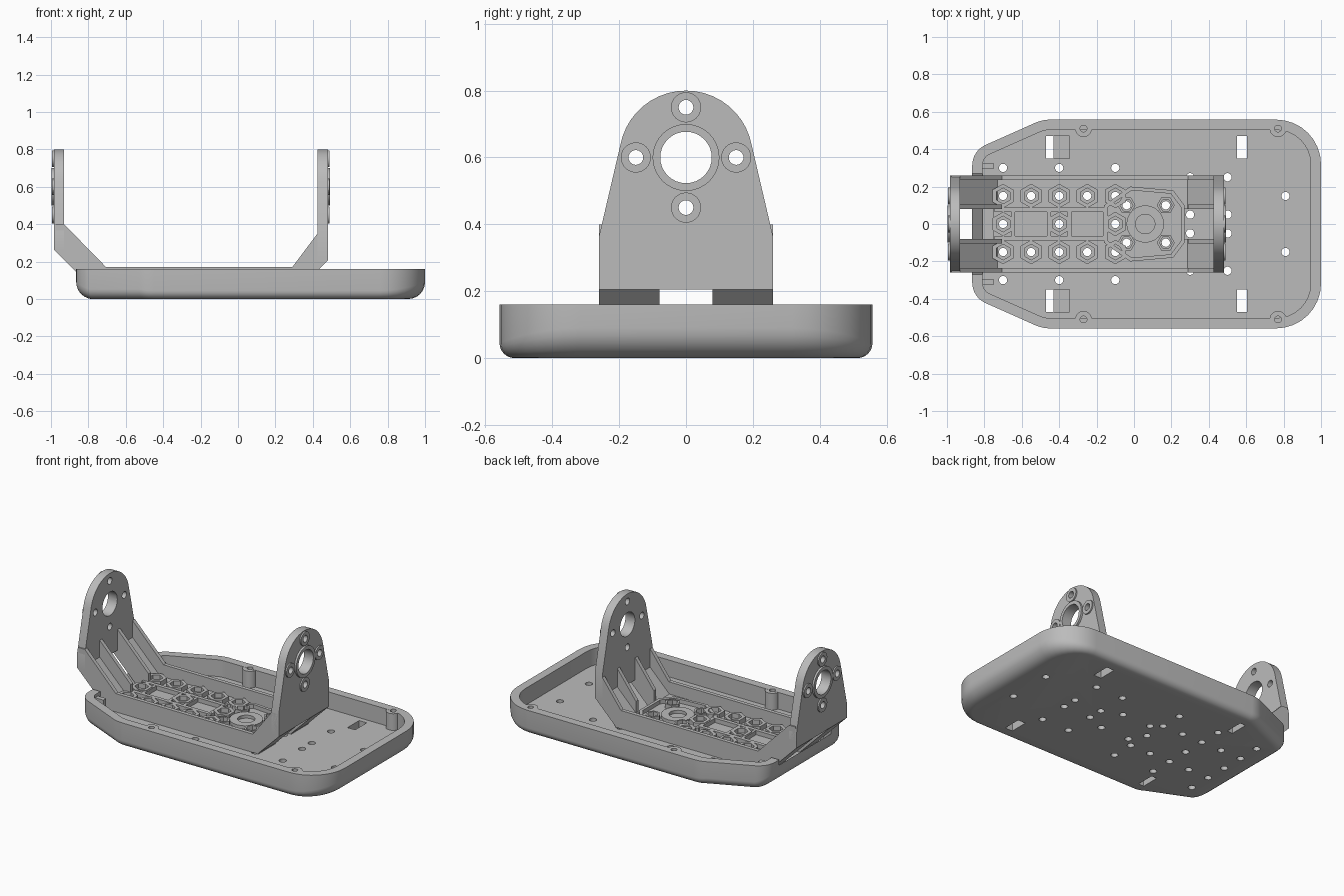
import bpy, bmesh
from math import sin, cos, tan, pi, radians, atan2
from mathutils import Vector

cube = bpy.data.objects.get("Cube")
if cube:
    bpy.data.objects.remove(cube)

grey = bpy.data.materials.new("light_grey_plastic")
grey.use_nodes = True
grey.diffuse_color = (0.5, 0.5, 0.5, 1)
grey.node_tree.nodes["Principled BSDF"].inputs["Base Color"].default_value = (0.5, 0.5, 0.5, 1)


def place(a, b, t, axis):
    return {"x": (t, a, b), "y": (a, t, b), "z": (a, b, t)}[axis]


def skin(bm, loops, cap=True):
    """Joins equal-length loops of points into a surface."""
    rows = [[bm.verts.new(p) for p in loop] for loop in loops]
    n = len(rows[0])
    pairs = list(zip(rows, rows[1:])) if cap else list(zip(rows, rows[1:] + rows[:1]))
    for lo, hi in pairs:
        for i in range(n):
            j = (i + 1) % n
            bm.faces.new((lo[i], lo[j], hi[j], hi[i]))
    if cap:
        bm.faces.new(rows[0][::-1])
        bm.faces.new(rows[-1])


def prism(bm, pts, axis, lo, hi):
    skin(bm, [[place(a, b, t, axis) for a, b in pts] for t in (lo, hi)])


def box(bm, x0, x1, y0, y1, z0, z1):
    prism(bm, [(x0, y0), (x1, y0), (x1, y1), (x0, y1)], "z", z0, z1)


def circle(c, r, n=24, turn=0.0):
    return [(c[0] + r * cos(turn + 2 * pi * i / n), c[1] + r * sin(turn + 2 * pi * i / n)) for i in range(n)]


def frame(bm, outer, inner, axis, lo, hi):
    """A closed wall between two outlines."""
    loops = [(outer, lo), (outer, hi), (inner, hi), (inner, lo)]
    skin(bm, [[place(a, b, t, axis) for a, b in pts] for pts, t in loops], cap=False)


def finish(name, bm):
    bmesh.ops.recalc_face_normals(bm, faces=bm.faces)
    mesh = bpy.data.meshes.new(name)
    bm.to_mesh(mesh)
    bm.free()
    mesh.materials.append(grey)
    ob = bpy.data.objects.new(name, mesh)
    bpy.context.collection.objects.link(ob)
    return ob


def activate(ob):
    bpy.ops.object.select_all(action="DESELECT")
    ob.select_set(True)
    bpy.context.view_layer.objects.active = ob


def cut(ob, cutter_bm):
    tool = finish("cutter", cutter_bm)
    tool.hide_render = True
    mod = ob.modifiers.new("cut", "BOOLEAN")
    mod.operation, mod.solver, mod.object = "DIFFERENCE", "EXACT", tool
    activate(ob)
    bpy.ops.object.modifier_apply(modifier=mod.name)
    bpy.data.objects.remove(tool)


def smooth(ob):
    activate(ob)
    bpy.ops.object.shade_smooth_by_angle(angle=radians(30))


# Screw hole layout
HOLE = 0.022
nut_spots = [(x, y) for x in (-0.7, -0.55, -0.4, -0.25, -0.1) for y in (-0.15, 0.15)]
nut_spots += [(x, 0) for x in (-0.7, -0.4, -0.1)]
horn_spots = [(x, y) for x in (-0.04, 0.17) for y in (-0.1, 0.1)]
tray_spots = [(x, s * y) for s in (-1, 1) for x, y in (
    (-0.7, 0.3), (-0.4, 0.3), (-0.1, 0.3), (0.3, 0.25), (0.3, 0.05),
    (0.5, 0.25), (0.5, 0.05), (0.81, 0.15))]
post_spots = [(x, y) for x in (-0.27, 0.77) for y in (-0.51, 0.51)]
WALL, FLOOR, RIM = 0.055, 0.05, 0.16


def rounded_outline(corners):
    """Points and outward normals of a polygon with filleted corners."""
    out = []
    for i, (x, y, r) in enumerate(corners):
        p = Vector((x, y))
        d1 = (p - Vector(corners[i - 1][:2])).normalized()
        d2 = (Vector(corners[(i + 1) % len(corners)][:2]) - p).normalized()
        turn = atan2(d1.cross(d2), d1.dot(d2))
        centre = p - d1 * r * tan(turn / 2) + Vector((-d1.y, d1.x)) * r
        start = atan2(-d1.x, d1.y)
        for k in range(9):
            a = start + turn * k / 8
            n = Vector((cos(a), sin(a)))
            out.append((centre + n * r, n))
    return out


# Tray: rounded underside, straight walls, flat floor
outline = rounded_outline([(1, -0.558, 0.24), (1, 0.558, 0.24), (-0.49, 0.558, 0.2),
                           (-0.865, 0.391, 0.12), (-0.865, -0.391, 0.12), (-0.49, -0.558, 0.2)])
loops = []
for k in range(7):
    t = k * pi / 12
    loop = []
    for p, n in outline:
        r = 0.045 + 0.045 * abs(n.x) ** 2
        q = p - n * r * (1 - sin(t))
        loop.append((q.x, q.y, r * (1 - cos(t))))
    loops.append(loop)
loops.append([(p.x, p.y, RIM) for p, n in outline])
for z in (RIM, FLOOR):
    loops.append([(p.x - n.x * WALL, p.y - n.y * WALL, z) for p, n in outline])
bm = bmesh.new()
skin(bm, loops)
tray = finish("tray", bm)

# Tray openings: screw holes, strap slots, notch under the bracket
bm = bmesh.new()
for c in nut_spots + horn_spots + tray_spots:
    prism(bm, circle(c, HOLE), "z", -0.1, 0.1)
for c in post_spots:
    prism(bm, circle(c, 0.018), "z", 0.06, 0.2)
for s in (-1, 1):
    y0, y1 = sorted((s * 0.35, s * 0.47))
    box(bm, -0.47, -0.43, y0, y1, -0.1, 0.1)
    box(bm, -0.429, -0.345, y0, y1, 0.03, 0.1)
    box(bm, 0.55, 0.605, y0, y1, -0.1, 0.1)
prism(bm, [(-0.9, 0.16), (-0.8, 0.06), (-0.78, 0.06), (-0.78, 0.2), (-0.9, 0.2)], "y", -0.27, 0.27)
cut(tray, bm)
smooth(tray)

# Screw posts along the tray walls
bm = bmesh.new()
for c in post_spots:
    frame(bm, circle(c, 0.045), circle(c, 0.018), "z", FLOOR - 0.005, RIM - 0.001)
smooth(finish("tray_screw_posts", bm))

# Small stops beside the notch
bm = bmesh.new()
for y in (-0.31, 0.31):
    box(bm, -0.82, -0.75, y - 0.015, y + 0.015, FLOOR - 0.01, 0.14)
finish("tray_stops", bm)

# Bracket base with holes and end windows
bm = bmesh.new()
box(bm, -0.765, 0.33, -0.26, 0.26, FLOOR, 0.09)
base = finish("bracket_base", bm)
bm = bmesh.new()
for c in nut_spots + horn_spots:
    prism(bm, circle(c, HOLE), "z", 0, 0.2)
box(bm, 0.26, 0.4, -0.08, 0.08, 0, 0.2)
box(bm, -0.9, -0.75, -0.08, 0.08, 0, 0.2)
cut(base, bm)
smooth(base)

# Side rails
bm = bmesh.new()
for y in (-0.2475, 0.2475):
    box(bm, -0.71, 0.3, y - 0.0125, y + 0.0125, FLOOR, 0.17)
finish("bracket_rails", bm)

# Hexagonal nut seats, and round seats for the horn screws
bm = bmesh.new()
for c in nut_spots:
    frame(bm, circle(c, 0.065, 6, pi / 6), circle(c, 0.042, 6, pi / 6), "z", 0.085, 0.12)
for c in horn_spots:
    frame(bm, circle(c, 0.048, 6), circle(c, 0.034, 6), "z", 0.085, 0.119)
finish("nut_seats", bm)

# Centre strip with rectangular pockets
bm = bmesh.new()
for y in (-0.075, 0.075):
    box(bm, -0.745, -0.15, y - 0.012, y + 0.012, 0.085, 0.118)
for x in (-0.645, -0.455, -0.345, -0.155):
    box(bm, x - 0.01, x + 0.01, -0.075, 0.075, 0.085, 0.117)
finish("centre_ribs", bm)

# Horn housing: hub ring and angular surround
bm = bmesh.new()
hub = (0.06, 0)
frame(bm, circle(hub, 0.1), circle(hub, 0.052), "z", 0.085, 0.11)
half = [(0.27, 0.1), (0.21, 0.18), (-0.02, 0.2), (-0.16, 0.1)]
surround = half + [(x, -y) for x, y in reversed(half)]
inner = [(hub[0] + (x - hub[0]) * 0.91, y * 0.9) for x, y in surround]
frame(bm, surround, inner, "z", 0.085, 0.116)
smooth(finish("horn_housing", bm))


def arm(name, s, outer, low, rib_top, rib_foot):
    """Upright ear, sloped foot and gussets at one end of the bracket."""
    face, off = outer - 0.055, outer - low
    ear = [(0.26, low), (0.26, 0.365)]
    ear += [(0.2 * cos(radians(a)), 0.6 + 0.2 * sin(radians(a))) for a in range(10, 171, 8)]
    ear += [(-0.26, 0.365), (-0.26, low)]
    holes = [((0, 0.6), 0.077, 0.1, 0.013)]
    holes += [((0.15 * cos(k * pi / 2), 0.6 + 0.15 * sin(k * pi / 2)), HOLE, 0.045, 0.009) for k in range(4)]
    bm = bmesh.new()
    prism(bm, ear, "x", s * face, s * outer)
    plate = finish(name + "_ear", bm)
    bm = bmesh.new()
    for c, r, _, _ in holes:
        prism(bm, circle(c, r, 32), "x", s * (face - 0.1), s * (outer + 0.1))
    cut(plate, bm)
    smooth(plate)
    # Raised rings around the holes on the outside
    bm = bmesh.new()
    for c, r, wide, high in holes:
        frame(bm, circle(c, wide, 32), circle(c, r, 32), "x", s * (outer - 0.005), s * (outer + high))
    smooth(finish(name + "_ear_rings", bm))
    # Sloped foot, split by a central window
    foot = [(outer, low), (off + FLOOR, FLOOR), (off + 0.01, FLOOR), (off + 0.01, 0.09),
            (face, face - off + 0.08), (face, face - off + 0.1), (outer, face - off + 0.1)]
    rib = [(outer - 0.01, low), (off + FLOOR, FLOOR + 0.01), (rib_foot, FLOOR + 0.01),
           (rib_foot, 0.17), (face, rib_top), (outer - 0.01, rib_top)]
    bm = bmesh.new()
    for side in (-1, 1):
        prism(bm, [(s * x, z) for x, z in foot], "y", side * 0.08, side * 0.26)
        for y0, y1 in ((0.08, 0.105), (0.235, 0.26)):
            prism(bm, [(s * x, z) for x, z in rib], "y", side * y0, side * y1)
    finish(name + "_foot", bm)


arm("right_arm", -1, 0.985, 0.265, 0.40, 0.705)
arm("left_arm", 1, 0.48, 0.205, 0.35, 0.29)
